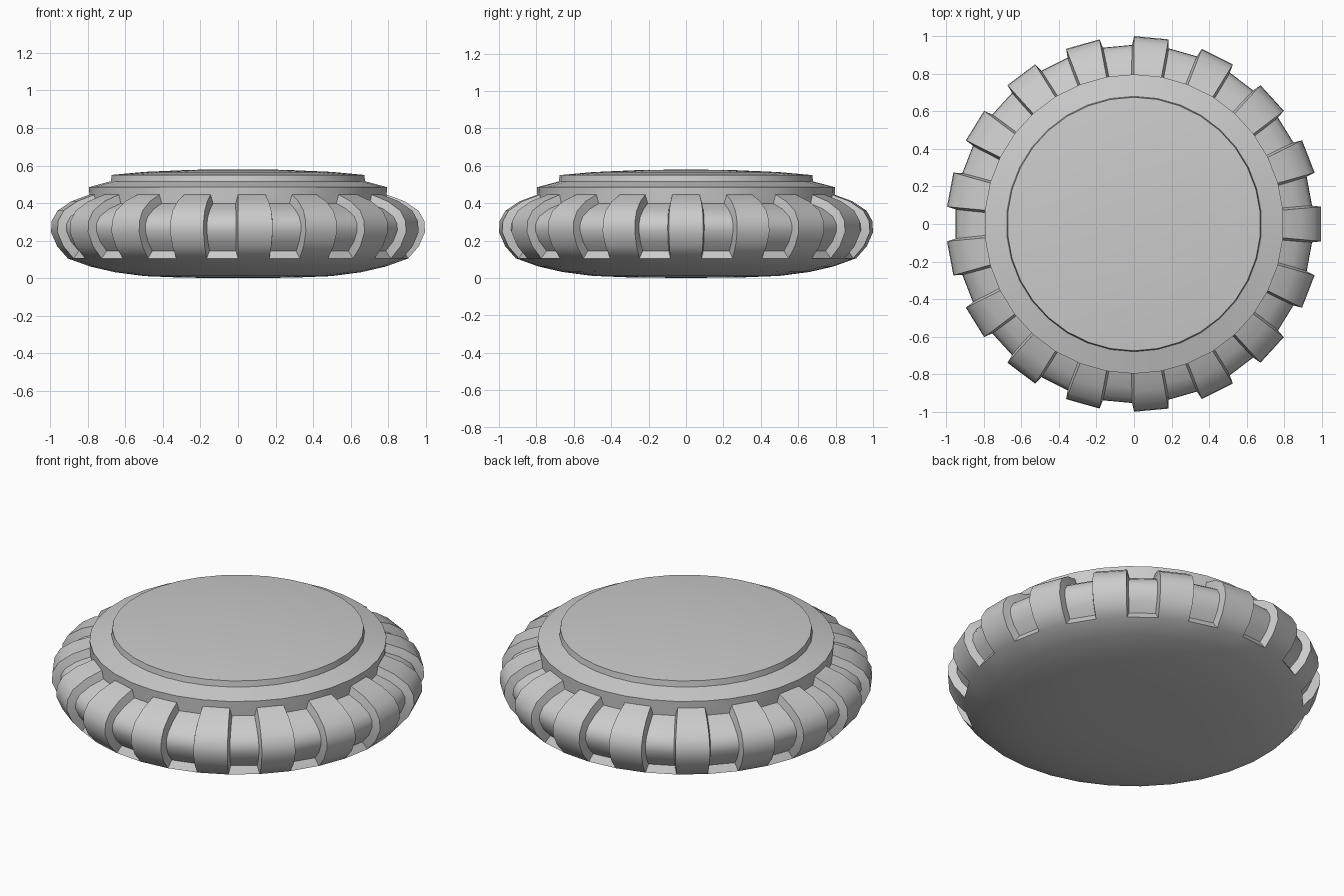
import bpy, bmesh
from math import sin, cos, pi, radians

if "Cube" in bpy.data.objects:
    bpy.data.objects.remove(bpy.data.objects["Cube"])

TEETH = 17
SEG = TEETH * 2
# (radius, height) from bottom centre to top centre
PROFILE = [(0.3, 0.003), (0.5, 0.011), (0.66, 0.032), (0.79, 0.062),
           (0.91, 0.105), (0.967, 0.17), (1.0, 0.245), (0.996, 0.305),
           (0.965, 0.36), (0.89, 0.41), (0.795, 0.445),
           (0.797, 0.485), (0.68, 0.516), (0.675, 0.55),
           (0.5, 0.566), (0.25, 0.577)]
GROOVE_FIRST, GROOVE_LAST = 4, 10   # profile span carved by grooves

# Lathed body
bm = bmesh.new()
rings = []
for r, z in PROFILE:
    ring = []
    for i in range(SEG):
        a = (i - 0.5) * 2 * pi / SEG
        ring.append(bm.verts.new((r * cos(a), r * sin(a), z)))
    rings.append(ring)
bottom = bm.verts.new((0, 0, 0))
top = bm.verts.new((0, 0, 0.58))

grooves = []
for i in range(SEG):
    j = (i + 1) % SEG
    bm.faces.new((bottom, rings[0][j], rings[0][i]))
    bm.faces.new((top, rings[-1][i], rings[-1][j]))
    column = []
    for k in range(len(PROFILE) - 1):
        f = bm.faces.new((rings[k][i], rings[k][j], rings[k + 1][j], rings[k + 1][i]))
        if GROOVE_FIRST <= k < GROOVE_LAST:
            column.append(f)
    if i % 2:
        grooves.append(column)
bm.normal_update()

# Grip grooves sunk between the teeth
for column in grooves:
    bmesh.ops.inset_region(bm, faces=column, thickness=0.014, depth=-0.045,
                           use_even_offset=True, use_boundary=True)
bm.normal_update()

mesh = bpy.data.meshes.new("ridged_cap")
bm.to_mesh(mesh)
bm.free()
cap = bpy.data.objects.new("ridged_cap", mesh)
bpy.context.collection.objects.link(cap)
bpy.context.view_layer.objects.active = cap
cap.select_set(True)
bpy.ops.object.shade_smooth_by_angle(angle=radians(32))
